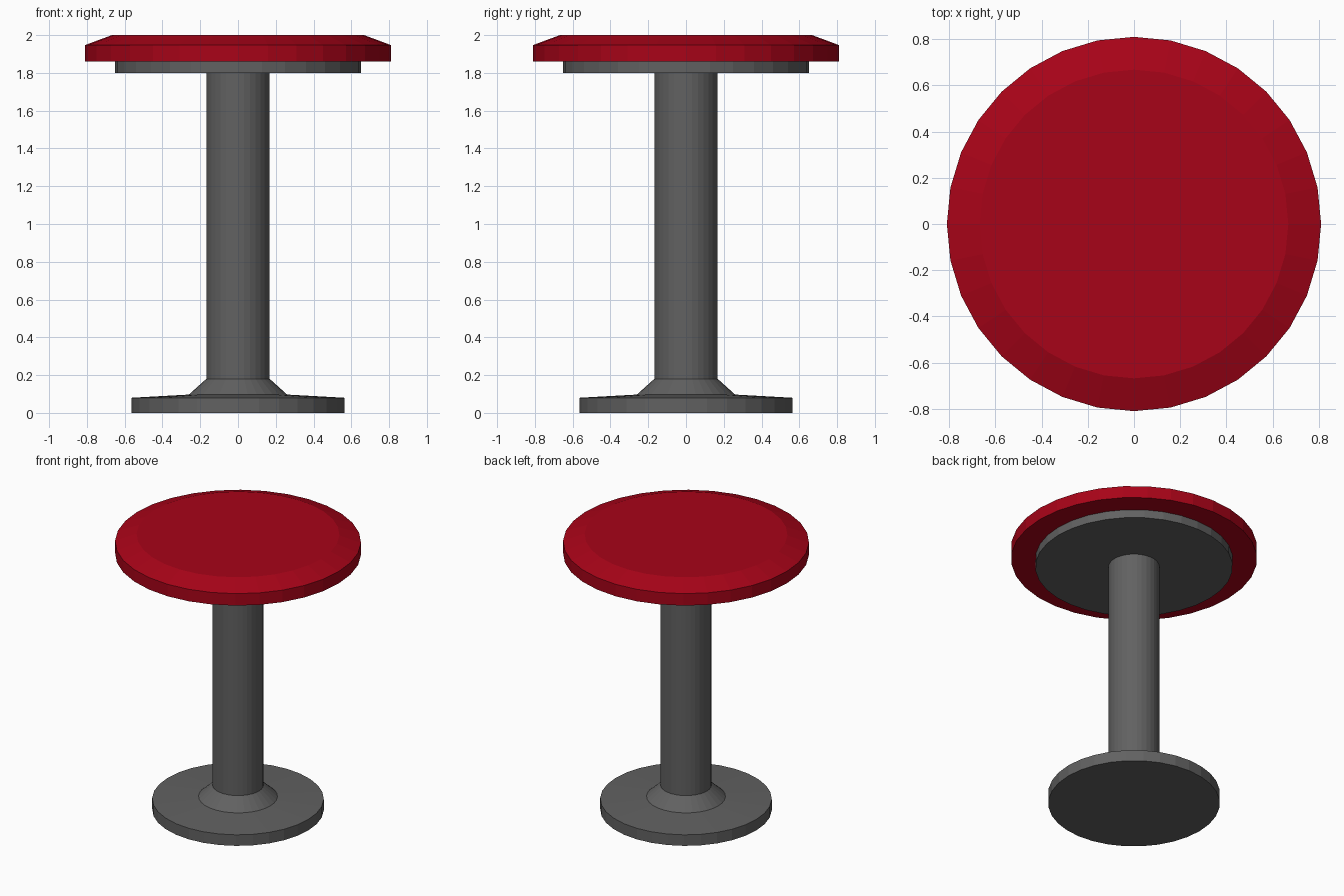
import bpy, bmesh, math

if "Cube" in bpy.data.objects:
    bpy.data.objects.remove(bpy.data.objects["Cube"])

SIDES = 32


def material(name, color):
    mat = bpy.data.materials.new(name)
    mat.diffuse_color = color
    mat.use_nodes = True
    mat.node_tree.nodes["Principled BSDF"].inputs["Base Color"].default_value = mat.diffuse_color
    return mat


def lathe(name, profile, mat):
    """Spin a list of (radius, z) points round the z axis; radius 0 closes a cap."""
    bm = bmesh.new()
    rings = []
    for r, z in profile:
        if r == 0:
            rings.append([bm.verts.new((0, 0, z))] * SIDES)
        else:
            rings.append([bm.verts.new((r * math.cos(2 * math.pi * i / SIDES),
                                        r * math.sin(2 * math.pi * i / SIDES), z))
                          for i in range(SIDES)])
    for low, high in zip(rings, rings[1:]):
        for i in range(SIDES):
            j = (i + 1) % SIDES
            corners = dict.fromkeys((low[i], low[j], high[j], high[i]))
            bm.faces.new(list(corners))
    mesh = bpy.data.meshes.new(name)
    bm.to_mesh(mesh)
    bm.free()
    mesh.materials.append(mat)
    obj = bpy.data.objects.new(name, mesh)
    bpy.context.collection.objects.link(obj)
    return obj


metal = material("dark_metal", (0.12, 0.12, 0.12, 1))
red = material("red_padding", (0.39, 0.001, 0.009, 1))

# Floor plate with a slightly sloped top
lathe("base_plate", [(0, 0), (0.565, 0), (0.565, 0.08), (0.26, 0.097), (0, 0.097)], metal)

# Flared collar and column
lathe("column", [(0.26, 0.097), (0.168, 0.18), (0.168, 1.80)], metal)

# Support disc under the cushion
lathe("seat_support", [(0, 1.80), (0.65, 1.80), (0.65, 1.86)], metal)

# Padded seat with a chamfered rim
lathe("seat_cushion", [(0, 1.86), (0.81, 1.86), (0.81, 1.947), (0.668, 2.0), (0, 2.0)], red)
